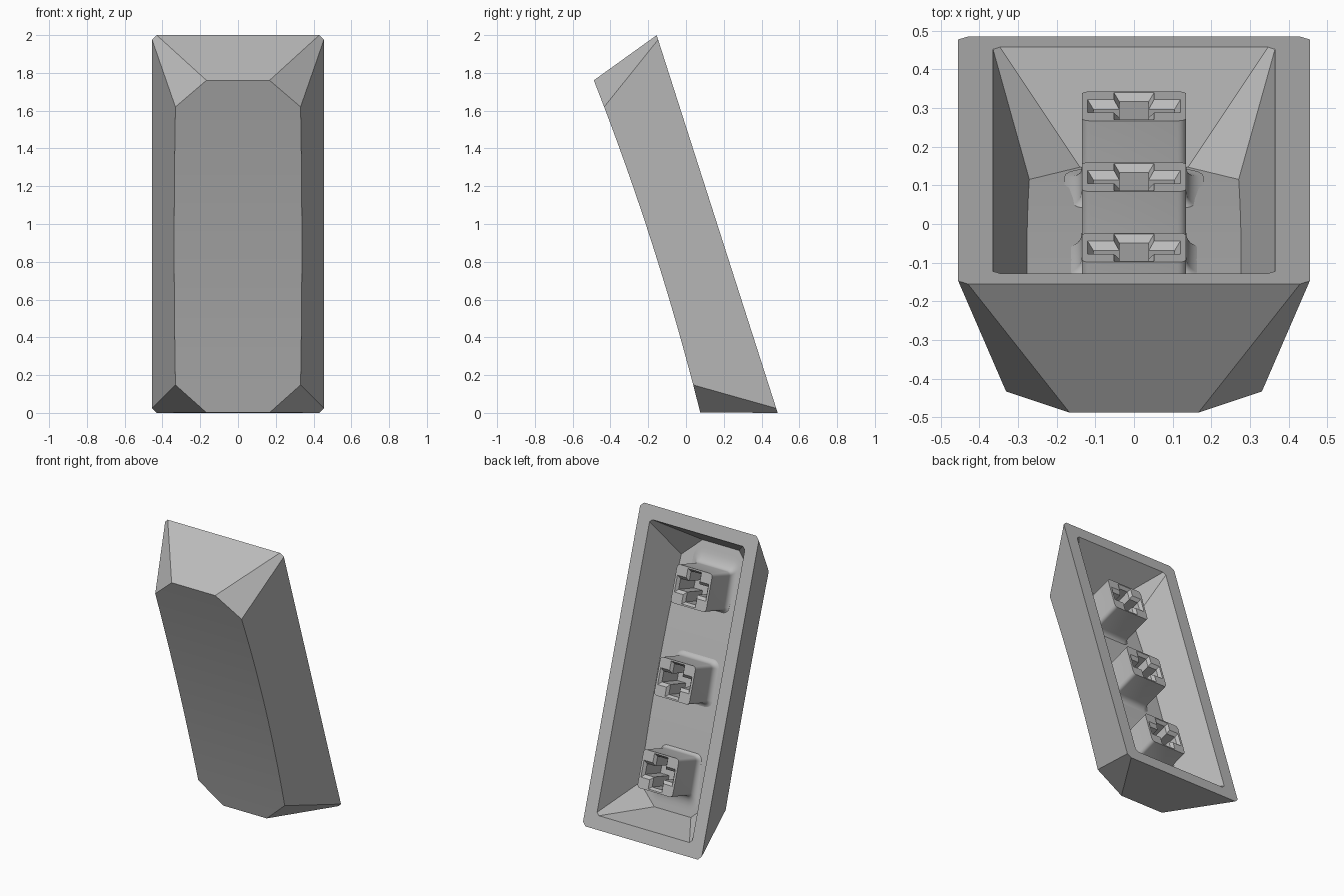
import bpy, bmesh, math
from mathutils import Matrix

if "Cube" in bpy.data.objects:
    bpy.data.objects.remove(bpy.data.objects["Cube"])

# Local frame: x = width, y = length of the cap, z = from open rim towards the dished top
FRAME = Matrix(((1, 0, 0, 0),
                (0, -0.305, -0.952, 0.165),
                (0, 0.952, -0.305, 1.0),
                (0, 0, 0, 1)))
SLOPE = 0.325

grey = bpy.data.materials.new("plain_grey")
grey.diffuse_color = (0.5, 0.5, 0.5, 1)
grey.use_nodes = True
grey.node_tree.nodes["Principled BSDF"].inputs["Base Color"].default_value = grey.diffuse_color


def finish(bm, name, angle=25):
    bmesh.ops.recalc_face_normals(bm, faces=bm.faces[:])
    me = bpy.data.meshes.new(name)
    bm.to_mesh(me)
    bm.free()
    me.transform(FRAME)
    ob = bpy.data.objects.new(name, me)
    bpy.context.collection.objects.link(ob)
    me.materials.append(grey)
    bpy.ops.object.select_all(action='DESELECT')
    ob.select_set(True)
    bpy.context.view_layer.objects.active = ob
    bpy.ops.object.shade_smooth_by_angle(angle=math.radians(angle))
    return ob


def dish(base, u):
    return base + 0.035 * u * u


def frustum(bm, hx, hu, cut, base, end, shoulder, end_x, steps=16):
    """Tapered eight-sided wall ending in a shallow dished face; returns the rim loop."""
    rim = [bm.verts.new((x, y, 0)) for x, y in (
        (hx, -hu + cut), (hx, hu - cut), (hx - cut, hu), (-hx + cut, hu),
        (-hx, hu - cut), (-hx, -hu + cut), (-hx + cut, -hu), (hx - cut, -hu))]
    us = [-end] + [shoulder * (2 * i / steps - 1) for i in range(steps + 1)] + [end]
    left, right = [], []
    for u in us:
        n = dish(base, u)
        x = end_x if abs(u) == end else hx - SLOPE * n
        left.append(bm.verts.new((-x, u, n)))
        right.append(bm.verts.new((x, u, n)))
    for i in range(len(us) - 1):
        bm.faces.new((left[i], right[i], right[i + 1], left[i + 1]))
    bm.faces.new([rim[0], rim[1]] + right[-2:0:-1])
    bm.faces.new([rim[4], rim[5]] + left[1:-1])
    bm.faces.new((rim[2], rim[3], left[-1], right[-1]))
    bm.faces.new((rim[6], rim[7], right[0], left[0]))
    bm.faces.new((rim[1], rim[2], right[-1], right[-2]))
    bm.faces.new((rim[3], rim[4], left[-2], left[-1]))
    bm.faces.new((rim[5], rim[6], left[0], left[1]))
    bm.faces.new((rim[7], rim[0], right[1], right[0]))
    return rim


# Hollow cap: outer wall, inner wall and flat rim
bm = bmesh.new()
outer = frustum(bm, 0.455, 1.05, 0.025, 0.36, 0.924, 0.773, 0.167)
inner = frustum(bm, 0.365, 0.96, 0.018, 0.27, 0.866, 0.74, 0.14)
for i in range(8):
    j = (i + 1) % 8
    bm.faces.new((outer[i], outer[j], inner[j], inner[i]))
finish(bm, "cap_shell")


def rounded_rect(hx, hy, r, seg=5):
    pts = []
    for k, (sx, sy) in enumerate(((1, 1), (-1, 1), (-1, -1), (1, -1))):
        for s in range(seg + 1):
            a = math.pi / 2 * (k + s / seg)
            pts.append((sx * (hx - r) + r * math.cos(a), sy * (hy - r) + r * math.sin(a)))
    return pts


def cross(lx, ly, wx, wy):
    """Plus outline: horizontal arm lx by wy, vertical arm wx by ly (half sizes)."""
    q = [(lx, wy), (wx, wy), (wx, ly)]
    m = [(-x, y) for x, y in q[::-1]]
    return q + m + [(-x, -y) for x, y in q] + [(-x, -y) for x, y in m]


def loop(bm, pts, u, n):
    return [bm.verts.new((x, y + u, n)) for x, y in pts]


def bridge(bm, a, b):
    for i in range(len(a)):
        j = (i + 1) % len(a)
        bm.faces.new((a[i], a[j], b[j], b[i]))


# Three mounting stems with a cross socket and a flared foot
TIP = 0.045
for name, u in (("lower_stem", -0.6), ("middle_stem", 0.0), ("upper_stem", 0.6)):
    bm = bmesh.new()
    ceiling = dish(0.27, u)
    r = 0.045
    tip = loop(bm, rounded_rect(0.135, 0.125, 0.022), u, TIP)
    prev = tip
    for k in range(7):
        a = math.pi / 2 * k / 6
        g = r * (1 - math.cos(a))
        n = ceiling + 0.004 - r + r * math.sin(a)
        pts = rounded_rect(0.135 + g, 0.125 + g, 0.022 + g)
        # The foot of each end stem reaches further towards the nearest end wall
        pts = [(x, y + (1.2 * g * math.copysign(1, u) if y * u > 0 else 0)) for x, y in pts]
        ring = loop(bm, pts, u, n)
        bridge(bm, prev, ring)
        prev = ring
    # Socket: chamfered mouth, straight walls, floor
    mouth = loop(bm, cross(0.12, 0.115, 0.052, 0.055), u, TIP)
    throat = loop(bm, cross(0.105, 0.10, 0.038, 0.035), u, TIP + 0.02)
    floor = loop(bm, cross(0.105, 0.10, 0.038, 0.035), u, 0.24)
    bridge(bm, mouth, throat)
    bridge(bm, throat, floor)
    bm.faces.new(floor)
    edges = [bm.edges.get((lp[i - 1], lp[i])) for lp in (tip, mouth) for i in range(len(lp))]
    bmesh.ops.triangle_fill(bm, edges=edges, use_beauty=True)
    finish(bm, name, 30)
